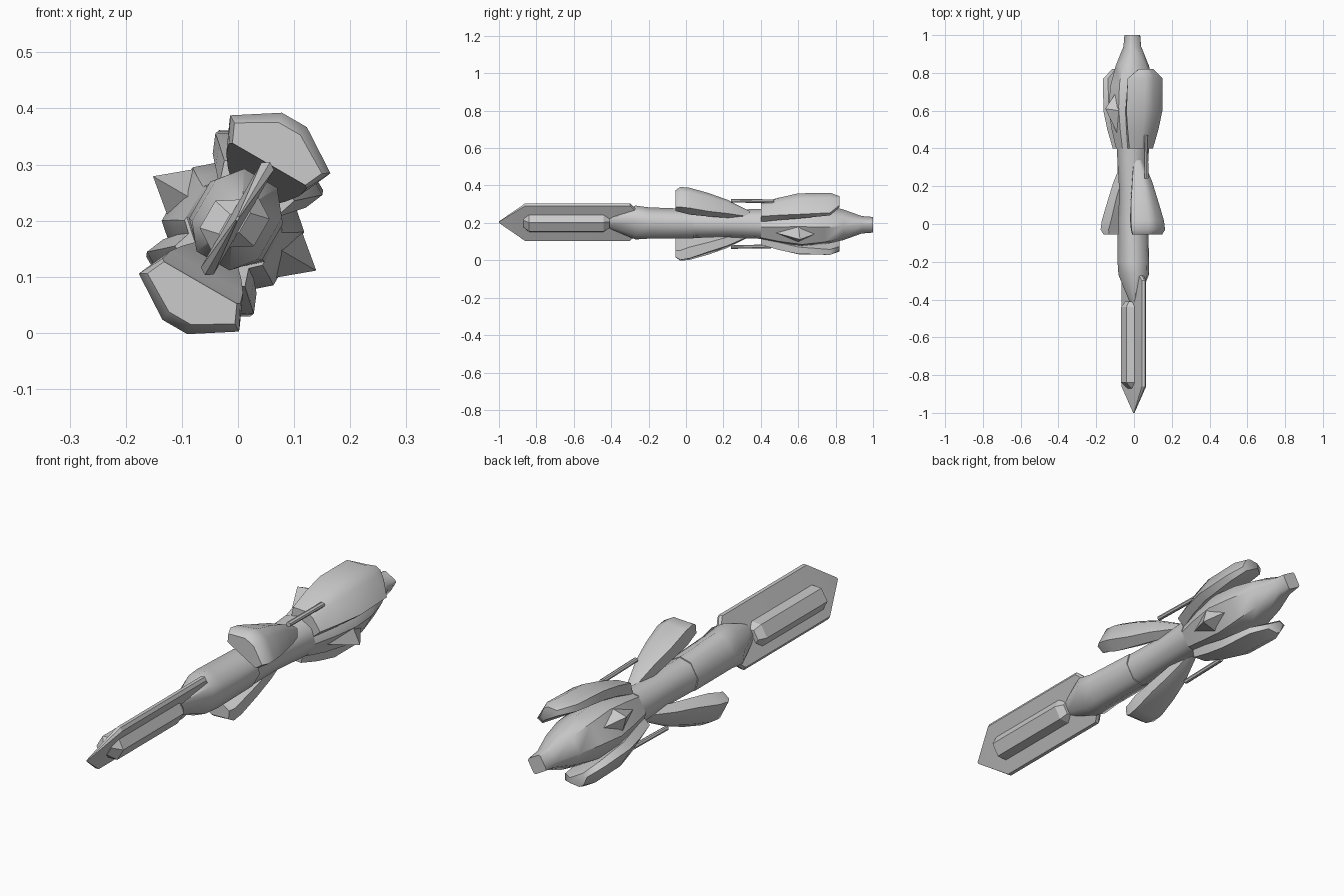
import bpy, bmesh
from math import radians, pi
from mathutils import Matrix

if "Cube" in bpy.data.objects:
    bpy.data.objects.remove(bpy.data.objects["Cube"])

# Everything is built upright along y, then rolled 30 degrees about the long axis
ROLL = Matrix.Translation((-0.006, 0, 0.195)) @ Matrix.Rotation(radians(30), 4, 'Y')


def finish(name, bm, half_turn=False, angle=38):
    bmesh.ops.recalc_face_normals(bm, faces=bm.faces)
    turn = Matrix.Rotation(pi if half_turn else 0, 4, 'Y')
    bm.transform(ROLL @ turn)
    mesh = bpy.data.meshes.new(name)
    bm.to_mesh(mesh)
    bm.free()
    ob = bpy.data.objects.new(name, mesh)
    bpy.context.collection.objects.link(ob)
    bpy.ops.object.select_all(action='DESELECT')
    ob.select_set(True)
    bpy.context.view_layer.objects.active = ob
    bpy.ops.object.shade_smooth_by_angle(angle=radians(angle))
    return ob


def loft(name, sections, half_turn=False, angle=38):
    """Skin a list of (y, [(x, z), ...]) cross-sections and cap both ends."""
    bm = bmesh.new()
    rings = [[bm.verts.new((x, y, z)) for x, z in pts] for y, pts in sections]
    n = len(rings[0])
    for a, b in zip(rings, rings[1:]):
        for i in range(n):
            j = (i + 1) % n
            bm.faces.new((a[i], a[j], b[j], b[i]))
    bm.faces.new(rings[0])
    bm.faces.new(rings[-1])
    return finish(name, bm, half_turn, angle)


def octagon(a, b, cut=0.45, dz=0.0):
    c, d = a * cut, b * cut
    return [(x, z + dz) for x, z in ((a, d), (c, b), (-c, b), (-a, d),
                                     (-a, -d), (-c, -b), (c, -b), (a, -d))]


def petal(w, e, r, wi, i):
    """Arched section: edge half-width and height, ridge, inner half-width and height."""
    t = w * 0.25
    return [(w, e), (t, r), (-t, r), (-w, e), (-wi, i), (wi, i)]


# Blade plate with a pointed, bevelled tip
def plate(h, t):
    return [(t, h * 0.93 + 0.01), (0, h + 0.01), (-t, h * 0.93 + 0.01),
            (-t, 0.01 - h * 0.93), (0, 0.01 - h), (t, 0.01 - h * 0.93)]


loft("blade", [(-1.0, plate(0.004, 0.002)), (-0.86, plate(0.116, 0.013)),
               (-0.30, plate(0.116, 0.013)), (-0.26, plate(0.07, 0.013))], angle=20)

# Raised panels on both faces of the blade
def panel(h, top, x):
    return [(0, h + 0.01), (x, top + 0.01), (x, 0.01 - top), (0, 0.01 - h)]


for k, label in ((0, "right"), (1, "left")):
    loft("blade_panel_" + label,
         [(-0.87, panel(0.035, 0.02, 0.015)), (-0.84, panel(0.06, 0.028, 0.05)),
          (-0.44, panel(0.06, 0.028, 0.05)), (-0.41, panel(0.035, 0.02, 0.03))],
         k, angle=20)

# Shaft narrowing into the blade
loft("shaft", [(-0.42, octagon(0.014, 0.03, 0.5, 0.01)), (-0.27, octagon(0.068, 0.085, 0.5, 0.008)),
               (-0.2, octagon(0.075, 0.075, 0.5, 0.005)), (0.04, octagon(0.071, 0.071, 0.5))], angle=50)
loft("waist", [(0.04, octagon(0.069, 0.069)), (0.2, octagon(0.068, 0.066)),
               (0.4, octagon(0.08, 0.072))], angle=50)

# Bulb and square tail
bulb = [(0.40, 0.080, 0.075, 0.45), (0.50, 0.100, 0.090, 0.5), (0.62, 0.115, 0.100, 0.55),
        (0.74, 0.105, 0.092, 0.5), (0.84, 0.080, 0.072, 0.5), (0.94, 0.040, 0.040, 0.6),
        (1.00, 0.033, 0.033, 0.8)]
loft("bulb", [(y, octagon(a, b, c, -0.006)) for y, a, b, c in bulb], angle=45)

# Petals: edge half-width, edge height, ridge height, inner half-width, inner height
front = [(-0.055, 0.09, 0.155, 0.195, 0.075, 0.122), (-0.03, 0.103, 0.163, 0.213, 0.08, 0.118),
         (0.02, 0.1, 0.155, 0.208, 0.075, 0.1), (0.12, 0.083, 0.125, 0.178, 0.06, 0.08),
         (0.22, 0.062, 0.1, 0.14, 0.04, 0.06), (0.34, 0.028, 0.06, 0.075, 0.02, 0.04)]
back = [(0.40, 0.072, 0.088, 0.115, 0.058, 0.045), (0.5, 0.094, 0.108, 0.148, 0.08, 0.07),
        (0.6, 0.11, 0.122, 0.172, 0.096, 0.088), (0.77, 0.107, 0.13, 0.176, 0.092, 0.105),
        (0.82, 0.045, 0.14, 0.165, 0.035, 0.12)]

for k, label in ((0, "upper"), (1, "lower")):
    loft("front_petal_" + label, [(s[0], petal(*s[1:])) for s in front], k, 50)
    loft("back_petal_" + label, [(s[0], petal(*s[1:])) for s in back], k, 50)
    # Thin rod linking the petals
    loft("link_rod_" + label, [(0.24, octagon(0.01, 0.009, 0.45, 0.143)),
                               (0.47, octagon(0.01, 0.009, 0.45, 0.139))], k)
    # Side spike on the bulb
    bm = bmesh.new()
    base = [bm.verts.new((x, y, z)) for x, y, z in
            ((0.085, 0.46, 0), (0.108, 0.6, 0.05), (0.1, 0.7, 0), (0.108, 0.6, -0.05))]
    tip = bm.verts.new((0.168, 0.61, 0))
    for i in range(4):
        bm.faces.new((base[i], base[(i + 1) % 4], tip))
    bm.faces.new(base)
    finish("spike_" + label, bm, k, 20)
